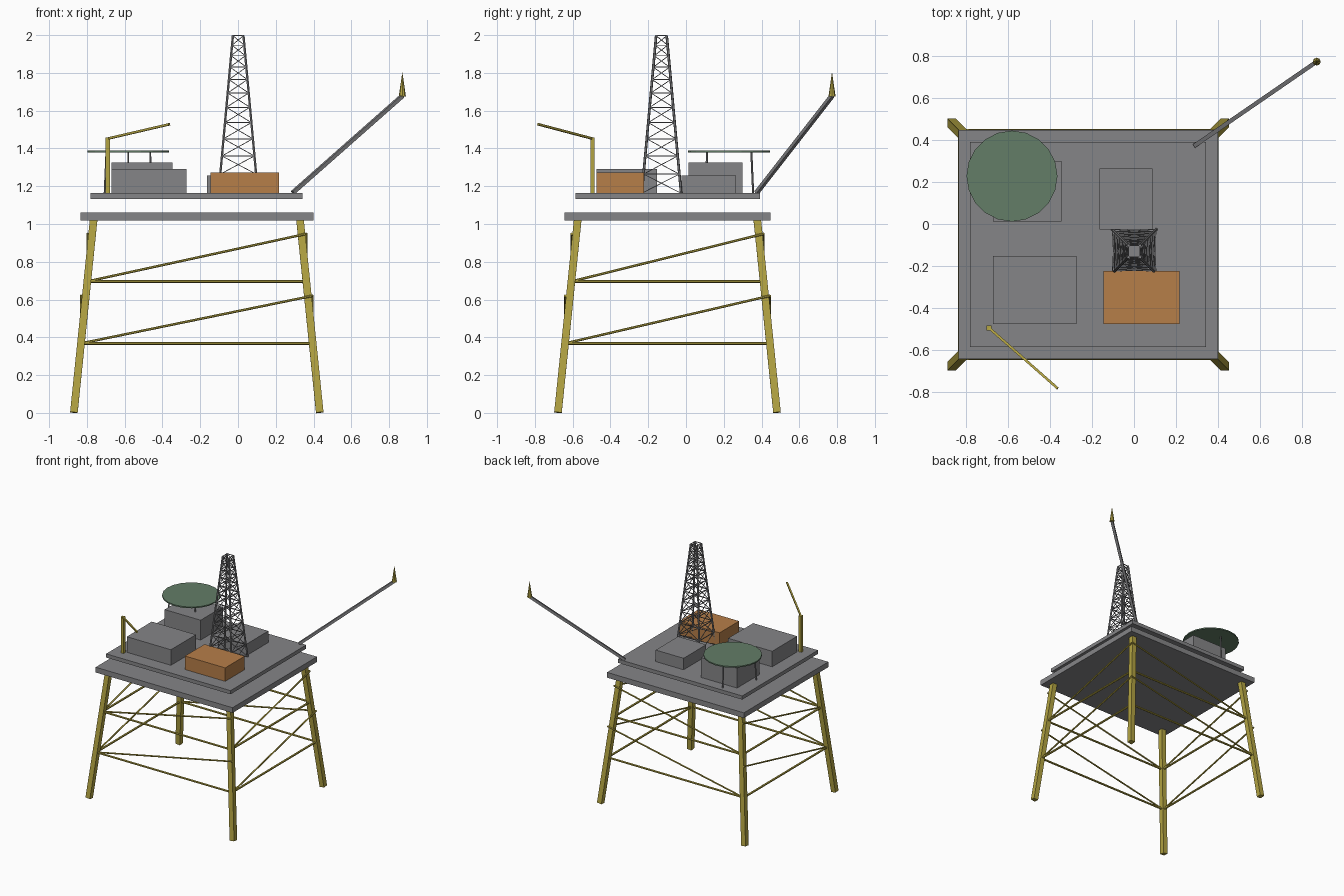
import bpy, bmesh, math
from mathutils import Vector, Matrix

if "Cube" in bpy.data.objects:
    bpy.data.objects.remove(bpy.data.objects["Cube"])


def material(name, rgb):
    m = bpy.data.materials.new(name)
    m.diffuse_color = (*rgb, 1)
    m.use_nodes = True
    m.node_tree.nodes["Principled BSDF"].inputs["Base Color"].default_value = m.diffuse_color
    return m


YELLOW = material("safety_yellow", (0.45, 0.37, 0.055))
GREY = material("deck_grey", (0.235, 0.235, 0.245))
ORANGE = material("module_orange", (0.47, 0.21, 0.066))
GREEN = material("helideck_green", (0.125, 0.205, 0.135))


def finish(name, bm, mat):
    me = bpy.data.meshes.new(name)
    bm.to_mesh(me)
    bm.free()
    me.materials.append(mat)
    ob = bpy.data.objects.new(name, me)
    bpy.context.collection.objects.link(ob)
    return ob


def add_beam(bm, a, b, w, sides=4):
    """Bar of width w from a to b: square, or a tube when sides > 4."""
    a, b = Vector(a), Vector(b)
    d = b - a
    n = d.normalized()
    if abs(n.z) > 0.9:
        rot = Vector((0, 0, 1)).rotation_difference(n).to_matrix()
    else:
        side = n.cross(Vector((0, 0, 1))).normalized()
        rot = Matrix((side, n.cross(side), n)).transposed()
    mat = Matrix.Translation((a + b) / 2) @ rot.to_4x4()
    if sides == 4:
        bmesh.ops.create_cube(bm, size=1,
                              matrix=mat @ Matrix.Diagonal((w, w, d.length, 1)))
    else:
        bmesh.ops.create_cone(bm, cap_ends=True, segments=sides, radius1=w / 2,
                              radius2=w / 2, depth=d.length, matrix=mat)


def beams(name, bars, mat, sides=4):
    bm = bmesh.new()
    for a, b, w in bars:
        add_beam(bm, a, b, w, sides)
    return finish(name, bm, mat)


def box(name, x0, x1, y0, y1, z0, z1, mat):
    bm = bmesh.new()
    m = (Matrix.Translation(((x0 + x1) / 2, (y0 + y1) / 2, (z0 + z1) / 2))
         @ Matrix.Diagonal((x1 - x0, y1 - y0, z1 - z0, 1)))
    bmesh.ops.create_cube(bm, size=1, matrix=m)
    return finish(name, bm, mat)


def cone(name, x, y, z0, z1, r0, r1, sides, mat):
    bm = bmesh.new()
    bmesh.ops.create_cone(bm, cap_ends=True, segments=sides, radius1=r0, radius2=r1,
                          depth=z1 - z0,
                          matrix=Matrix.Translation((x, y, (z0 + z1) / 2)))
    return finish(name, bm, mat)


# jacket: four leaning legs
CX, CY, LEG_TOP = -0.218, -0.098, 1.025


def leg_point(sx, sy, z):
    k = 0.105 * z / LEG_TOP
    return Vector((CX + sx * (0.651 - k), CY + sy * (0.58 - k), z))


for sx, sn in ((-1, "left"), (1, "right")):
    for sy, fn in ((-1, "front"), (1, "back")):
        beams(f"{fn}_{sn}_leg",
              [(leg_point(sx, sy, 0.002), leg_point(sx, sy, LEG_TOP), 0.040)], YELLOW)

# jacket bracing: a horizontal and a rising diagonal on each side, at two levels
rise = Vector((0, 0, 0.252))
for level, z in (("lower", 0.368), ("upper", 0.696)):
    bars = []
    for s in (-1, 1):
        for a, b in ((leg_point(-1, s, z), leg_point(1, s, z)),
                     (leg_point(s, -1, z), leg_point(s, 1, z))):
            bars += [(a, b, 0.017), (a, b + rise, 0.013)]
    beams(f"{level}_jacket_braces", bars, YELLOW, sides=6)

# decks
box("lower_deck", -0.835, 0.400, -0.642, 0.447, 1.018, 1.061, GREY)
box("upper_deck", -0.781, 0.342, -0.585, 0.391, 1.133, 1.163, GREY)
D = 1.163

# deck modules
box("orange_module", -0.146, 0.217, -0.475, -0.223, D, 1.273, ORANGE)
box("front_module", -0.671, -0.273, -0.475, -0.153, D, 1.290, GREY)
box("quarters_module", -0.671, -0.346, 0.013, 0.300, D, 1.325, GREY)
box("back_module", -0.164, 0.088, -0.025, 0.265, D, 1.257, GREY)

# helideck on three slightly splayed posts
HX, HY = -0.581, 0.228
cone("helideck", HX, HY, 1.378, 1.388, 0.2165, 0.2165, 20, GREEN)
posts = []
for dx, dy in ((0, 0.118), (-0.116, -0.116), (0.116, -0.116)):
    posts.append(((HX + dx * 1.08, HY + dy * 1.08, D),
                  (HX + dx, HY + dy, 1.38), 0.011))
beams("helideck_posts", posts, GREY, sides=6)

# derrick: tapering lattice tower, bays shrink towards the top
DX, DY, BAYS, TOP = 0.001, -0.13, 11, 1.997
sizes = [19 - 0.95 * i for i in range(BAYS)]
levels = [D + (TOP - D) * sum(sizes[:i]) / sum(sizes) for i in range(BAYS + 1)]


def derrick_point(c, z):
    h = 0.104 - 0.076 * (z - D) / (TOP - D)
    sx, sy = ((-1, -1), (1, -1), (1, 1), (-1, 1))[c % 4]
    return (DX + sx * h, DY + sy * h, z)


beams("derrick_legs", [(derrick_point(c, D), derrick_point(c, TOP), 0.014)
                       for c in range(4)], GREY, sides=6)
lattice = []
for c in range(4):
    for z0, z1 in zip(levels, levels[1:]):
        lattice += [(derrick_point(c, z0), derrick_point(c + 1, z1), 0.004),
                    (derrick_point(c + 1, z0), derrick_point(c, z1), 0.004),
                    (derrick_point(c, z1), derrick_point(c + 1, z1), 0.005)]
beams("derrick_lattice", lattice, GREY)

# crane: pedestal and boom
beams("crane_pedestal", [((-0.690, -0.495, D), (-0.690, -0.495, 1.457), 0.023)], YELLOW)
beams("crane_boom", [((-0.690, -0.495, 1.452), (-0.363, -0.783, 1.528), 0.012)], YELLOW)

# flare boom and flame-shaped tip
beams("flare_boom", [((0.290, 0.374, 1.166), (0.870, 0.773, 1.678), 0.020)], GREY)
cone("flare_tip", 0.870, 0.773, 1.675, 1.805, 0.019, 0.0, 8, YELLOW)
